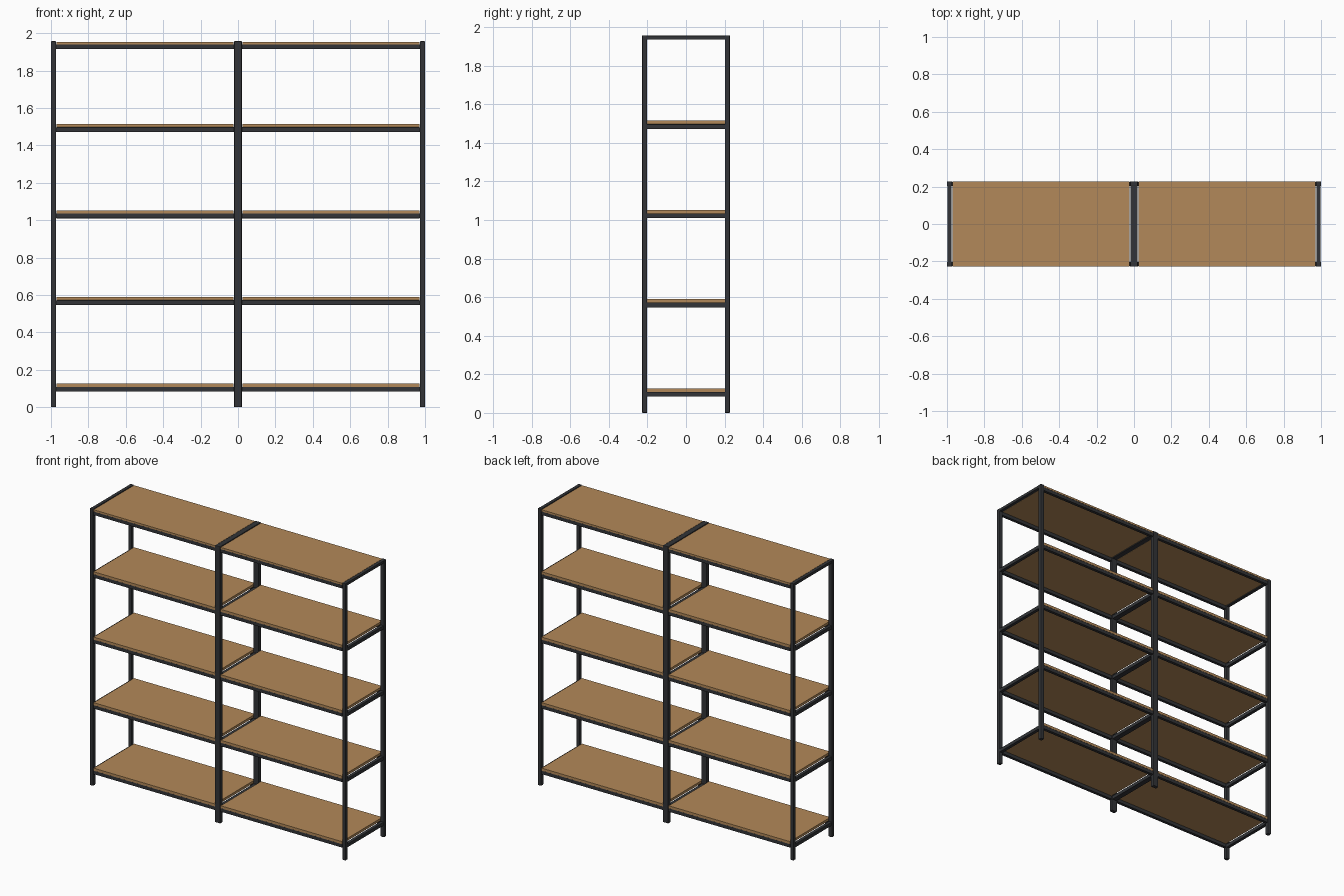
import bpy

if "Cube" in bpy.data.objects:
    bpy.data.objects.remove(bpy.data.objects["Cube"])


def material(name, rgb):
    m = bpy.data.materials.new(name)
    m.diffuse_color = (*rgb, 1)
    m.use_nodes = True
    m.node_tree.nodes["Principled BSDF"].inputs["Base Color"].default_value = m.diffuse_color
    return m


STEEL = material("dark steel", (0.032, 0.034, 0.038))
WOOD = material("warm wood", (0.45, 0.25, 0.10))


def box(name, x, y, z, mat, bevel=0.0):
    """Box from (min, max) ranges on each axis."""
    bpy.ops.mesh.primitive_cube_add(size=1, location=[sum(r) / 2 for r in (x, y, z)])
    o = bpy.context.object
    o.name = name
    o.scale = [r[1] - r[0] for r in (x, y, z)]
    bpy.ops.object.transform_apply(location=False, rotation=False, scale=True)
    o.data.materials.append(mat)
    if bevel:
        b = o.modifiers.new("soft edges", "BEVEL")
        b.width = bevel
        b.segments = 2
    return o


H, D, T = 1.957, 0.228, 0.027        # height, half depth, tube size
MID = 0.021                          # half width of the shared middle frame
BAR_TOPS = [0.109, 0.572, 1.035, 1.497, 1.940]

# upright frames: (name, x range)
frames = [("left", (-1.0, -1.0 + T)), ("middle", (-MID, MID)), ("right", (1.0 - T, 1.0))]
for name, (x0, x1) in frames:
    for side, y in (("front", (-D, -D + T)), ("back", (D - T, D))):
        box(f"{name}_{side}_post", (x0, x1), y, (0, H), STEEL, 0.004)
    # cross rungs, the top one closing the frame
    for i, top in enumerate(BAR_TOPS):
        z = (top - 0.025, top) if i < 4 else (H - 0.021, H - 0.001)
        box(f"{name}_rung_{i + 1}", (x0 + 0.002, x1 - 0.002), (-D + 0.01, D - 0.01),
            z, STEEL, 0.002)

# shelves: wooden board on front and back rails
for bay, x in (("left", (-1.0 + T, -MID)), ("right", (MID, 1.0 - T))):
    for i, top in enumerate(BAR_TOPS):
        thick = 0.018 if i < 4 else 0.013
        box(f"{bay}_shelf_{i + 1}", (x[0] + 0.002, x[1] - 0.002), (-D + 0.002, D - 0.002),
            (top, top + thick), WOOD)
        for side, y in (("front", (-D + 0.002, -D + 0.024)), ("back", (D - 0.024, D - 0.002))):
            box(f"{bay}_{side}_rail_{i + 1}", x, y, (top - 0.025, top), STEEL, 0.002)
